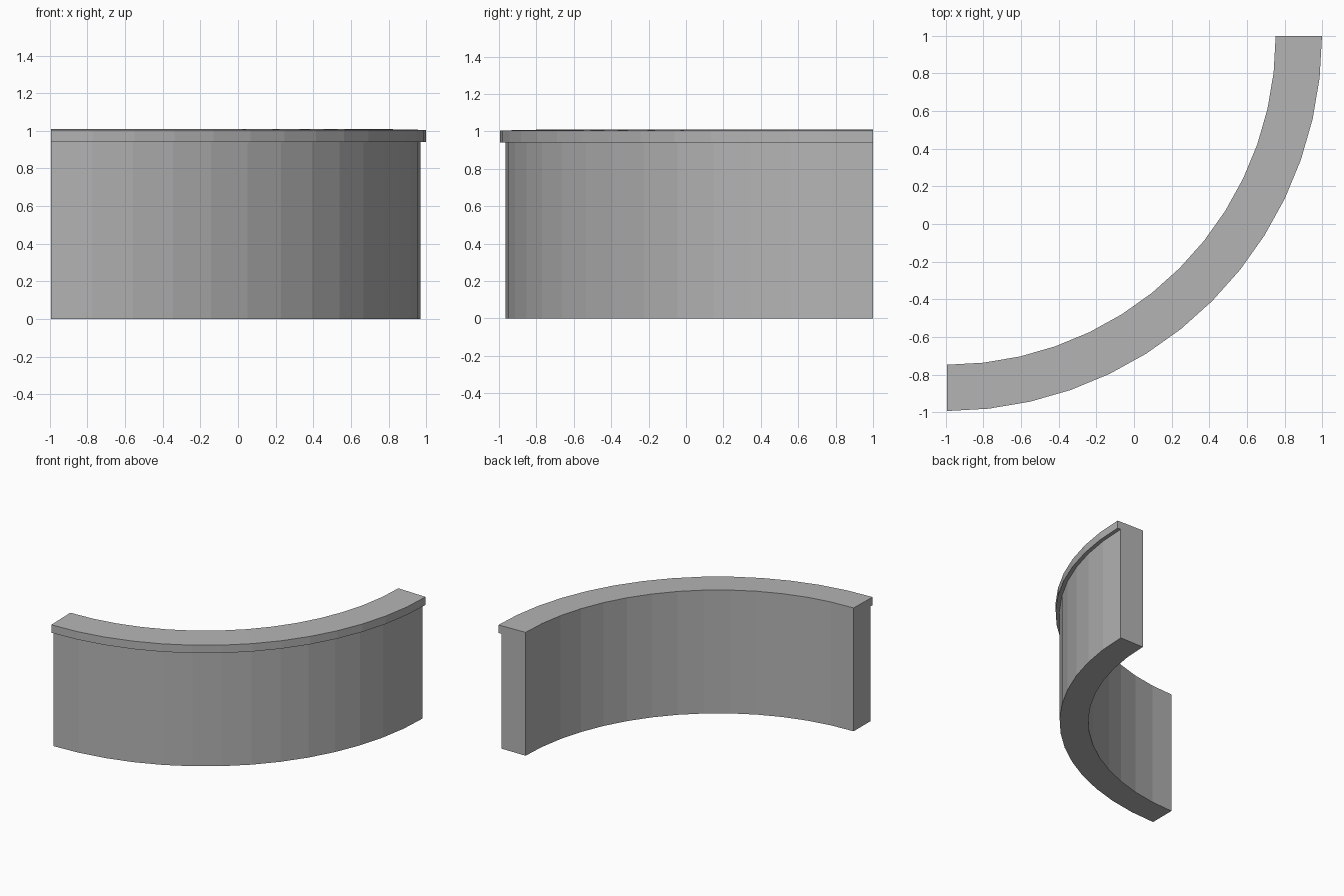
import bpy, bmesh, math

cube = bpy.data.objects.get("Cube")
if cube:
    bpy.data.objects.remove(cube)

# Plain grey stone
stone = bpy.data.materials.new("stone grey")
stone.use_nodes = True
GREY = (0.46, 0.46, 0.46, 1)
stone.diffuse_color = GREY
stone.node_tree.nodes["Principled BSDF"].inputs["Base Color"].default_value = GREY

CENTRE_X, CENTRE_Y = -0.995, 1.0
SEGMENTS = 14
# Cross-section as (radius, height): wall with a coping lip on the outside
SECTION = [(1.748, 0), (1.964, 0), (1.964, 0.94), (1.994, 0.94),
           (1.994, 1.005), (1.748, 1.01)]


def sweep_quarter(name, section):
    """Sweep a cross-section around a quarter circle and cap both ends."""
    bm = bmesh.new()
    rings = []
    for i in range(SEGMENTS + 1):
        a = math.pi / 2 * i / SEGMENTS
        rings.append([bm.verts.new((CENTRE_X + r * math.sin(a),
                                    CENTRE_Y - r * math.cos(a), z))
                      for r, z in section])
    n = len(section)
    for a, b in zip(rings, rings[1:]):
        for k in range(n):
            m = (k + 1) % n
            bm.faces.new((a[k], b[k], b[m], a[m]))
    bm.faces.new(rings[0])
    bm.faces.new(rings[-1])
    bmesh.ops.recalc_face_normals(bm, faces=bm.faces)
    mesh = bpy.data.meshes.new(name)
    bm.to_mesh(mesh)
    bm.free()
    mesh.materials.append(stone)
    obj = bpy.data.objects.new(name, mesh)
    bpy.context.collection.objects.link(obj)
    return obj


# Curved wall with its coping
sweep_quarter("curved_wall", SECTION)
